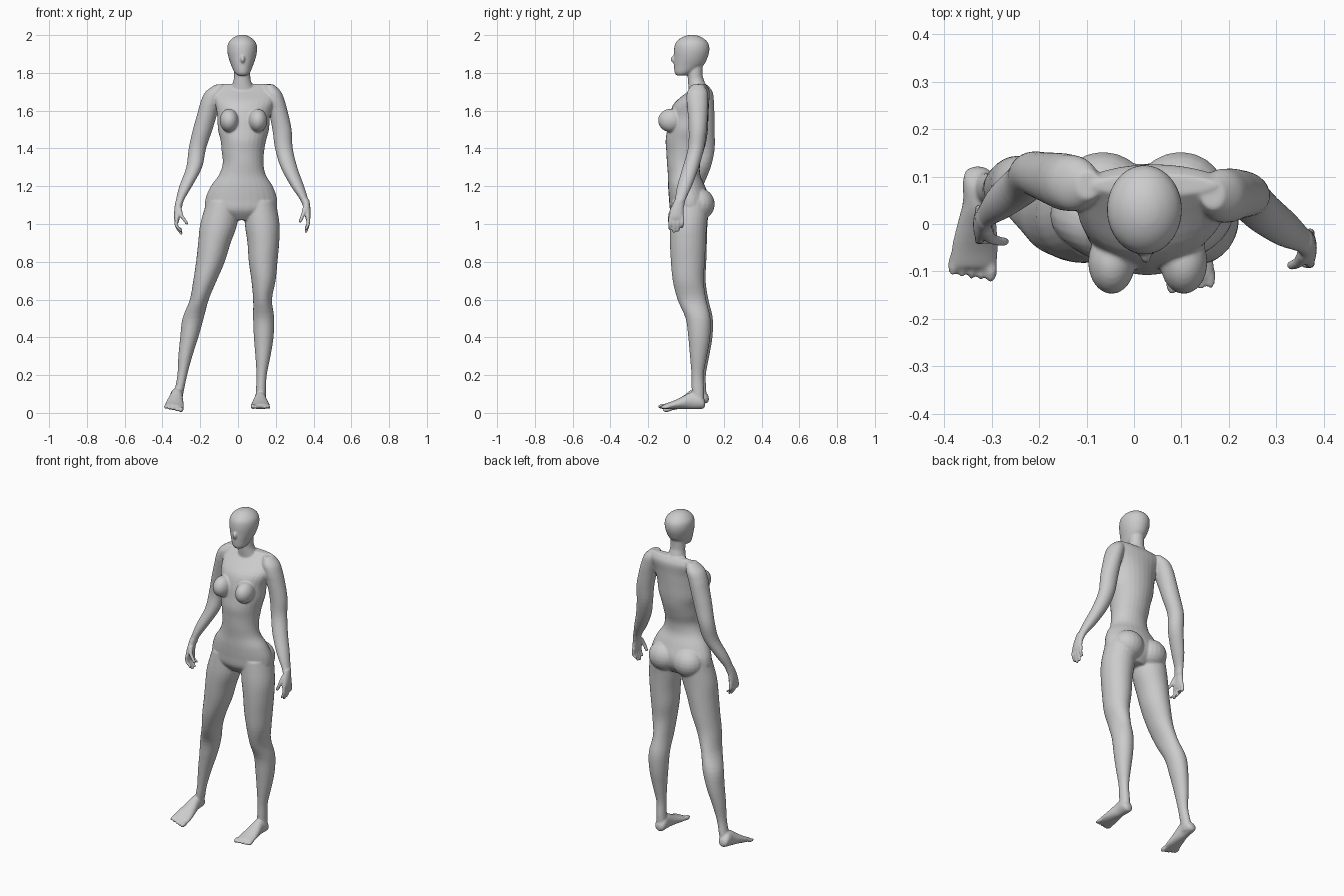
import bpy, bmesh
from math import cos, sin, pi, radians
from mathutils import Matrix, Vector, Euler

bm = bmesh.new()


def spline(a, b, c, d, t):
    return [0.5 * (2 * q + (r - p) * t + (2 * p - 5 * q + 4 * r - s) * t * t
                   + (3 * q - p - 3 * r + s) * t ** 3) for p, q, r, s in zip(a, b, c, d)]


def loft(rings, plane="xy", mat=Matrix(), seg=28, sub=4):
    """Smooth skin through elliptical rings (x, y, z, radius 1, radius 2)."""
    n = len(rings)
    rows = []
    for i in range(n - 1):
        quad = (rings[max(i - 1, 0)], rings[i], rings[i + 1], rings[min(i + 2, n - 1)])
        rows += [spline(*quad, k / sub) for k in range(sub)]
    rows.append(rings[-1])
    loops = []
    for x, y, z, r1, r2 in rows:
        loop = []
        for k in range(seg):
            u, v = r1 * cos(2 * pi * k / seg), r2 * sin(2 * pi * k / seg)
            p = (x + u, y + v, z) if plane == "xy" else (x + u, y, z + v)
            loop.append(bm.verts.new(mat @ Vector(p)))
        loops.append(loop)
    for a, b in zip(loops, loops[1:]):
        for k in range(seg):
            j = (k + 1) % seg
            bm.faces.new((a[k], a[j], b[j], b[k]))
    bm.faces.new(loops[0])
    bm.faces.new(loops[-1])


def ball(center, radii, mat=Matrix()):
    m = mat @ Matrix.Translation(center) @ Matrix.Diagonal((*radii, 1))
    bmesh.ops.create_uvsphere(bm, u_segments=20, v_segments=12, radius=1, matrix=m)


# Head, nose and neck
loft([(.024, -.025, 1.785, .022, .022), (.023, -.012, 1.80, .040, .048),
      (.022, .014, 1.84, .058, .078), (.022, .025, 1.88, .072, .089),
      (.022, .030, 1.92, .079, .094), (.022, .031, 1.955, .075, .088),
      (.022, .031, 1.98, .056, .066), (.022, .031, 1.996, .030, .035),
      (.022, .031, 2.001, .008, .008)])
ball((.025, -.063, 1.872), (.012, .020, .020))
loft([(.022, .045, 1.86, .042, .045), (.022, .048, 1.79, .043, .040),
      (.022, .053, 1.76, .046, .043), (.025, .065, 1.70, .065, .050)])

# Torso from shoulders to crotch
loft([(.043, .082, 1.742, .130, .022), (.042, .070, 1.705, .165, .055),
      (.036, .030, 1.64, .155, .092), (.030, .015, 1.57, .140, .104),
      (.029, .008, 1.50, .135, .108), (.028, .000, 1.44, .120, .108),
      (.026, -.006, 1.38, .112, .098), (.027, -.013, 1.32, .108, .088),
      (.023, -.010, 1.26, .124, .086), (.020, .003, 1.20, .164, .098),
      (.017, .018, 1.13, .190, .108), (.015, .018, 1.07, .180, .100),
      (.018, .018, 1.02, .080, .060)])

# Breasts and buttocks
for x in (-.047, .105):
    ball((x, -.080, 1.548), (.050, .068, .062))
for x in (-.065, .098):
    ball((x, .070, 1.105), (.092, .082, .085))

# Legs share their depth profile
leg_depth = [(1.12, .025, .100), (1.0, .013, .098), (.9, .010, .095), (.8, .010, .090),
             (.7, .012, .082), (.6, .031, .076), (.5, .064, .066), (.4, .070, .058),
             (.3, .066, .045), (.2, .061, .032), (.12, .063, .033), (.06, .066, .030)]
right_leg = [(-.080, .085), (-.102, .098), (-.125, .086), (-.146, .076), (-.175, .062),
             (-.205, .050), (-.238, .056), (-.258, .048), (-.279, .037), (-.295, .026),
             (-.311, .025), (-.324, .026)]
left_leg = [(.115, .085), (.128, .092), (.134, .084), (.133, .076), (.135, .064),
            (.130, .050), (.136, .056), (.136, .052), (.132, .040), (.125, .027),
            (.122, .027), (.120, .028)]
for widths, back in ((right_leg, .012), (left_leg, 0)):
    loft([(x, y + back * min(1, (1.12 - z) * 2), z, rx, ry)
          for (x, rx), (z, y, ry) in zip(widths, leg_depth)])


def foot(side, mat):
    loft([(0, .034, .030, .010, .012), (0, .025, .030, .027, .027), (0, .002, .042, .034, .042),
          (0, -.040, .045, .033, .045), (0, -.090, .033, .042, .032),
          (0, -.140, .021, .050, .021), (0, -.178, .015, .050, .014),
          (0, -.186, .014, .046, .009)], "xz", mat)
    for i in range(5):
        r = .014 if i == 0 else .0105
        ball((side * (-.038 + i * .0205), -.190 + .003 * i, r), (r * .93, .027, r), mat)


foot(1, Matrix.Translation((.118, .068, .020)))
foot(-1, Matrix.Translation((-.334, .092, .048))
     @ Euler((radians(11), radians(11), 0)).to_matrix().to_4x4())

# Arms
loft([(-.095, .082, 1.738, .025, .030), (-.122, .085, 1.70, .050, .056),
      (-.143, .088, 1.65, .054, .060), (-.158, .092, 1.60, .053, .058),
      (-.187, .100, 1.50, .052, .051), (-.215, .106, 1.40, .046, .046),
      (-.232, .086, 1.30, .042, .045), (-.277, .050, 1.20, .034, .039),
      (-.306, .024, 1.13, .022, .029), (-.315, .012, 1.09, .019, .030)])
loft([(.165, .062, 1.738, .025, .030), (.182, .060, 1.70, .046, .054),
      (.198, .060, 1.65, .050, .057), (.212, .062, 1.60, .050, .054),
      (.233, .062, 1.50, .051, .048), (.243, .053, 1.40, .047, .043),
      (.270, .025, 1.30, .044, .043), (.315, -.008, 1.20, .035, .039),
      (.350, -.030, 1.13, .022, .029), (.364, -.040, 1.09, .019, .030)])


def hand(side, wrist, curl):
    def part(rows):
        loft([(wrist[0] + side * x, wrist[1] + y, wrist[2] + z, rx, ry)
              for x, y, z, rx, ry in rows], seg=16)

    part([(0, .002, .02, .020, .026), (.008, -.010, -.03, .018, .034),
          (.012, -.016, -.07, .015, .040), (.012, -.016, -.088, .011, .038)])
    for i, length in enumerate((.135, .150, .145, .125)):
        y = -.047 + i * .0215
        part([(.012, y, -.07, .010, .010), (.013, y - .001, -.11, .0098, .0098),
              (.010 - curl, y - .003, -length, .0085, .0085),
              (.008 - curl, y - .003, -length - .008, .004, .004)])
    part([(0, -.025, -.015, .014, .016), (-.012, -.045, -.055, .0115, .0125),
          (-.020 - curl, -.051, -.095, .0095, .0095), (-.022 - curl, -.051, -.104, .004, .004)])


hand(1, (.358, -.036, 1.11), .008)
hand(-1, (-.312, .014, 1.10), .020)

# Fuse everything into one smooth body
bmesh.ops.recalc_face_normals(bm, faces=bm.faces)
mesh = bpy.data.meshes.new("body")
bm.to_mesh(mesh)
bm.free()
body = bpy.data.objects.new("body", mesh)
bpy.context.collection.objects.link(body)
remesh = body.modifiers.new("fuse", "REMESH")
remesh.mode = "VOXEL"
remesh.voxel_size = .005
remesh.use_smooth_shade = True
smooth = body.modifiers.new("soften", "SMOOTH")
smooth.factor = .5
smooth.iterations = 7
